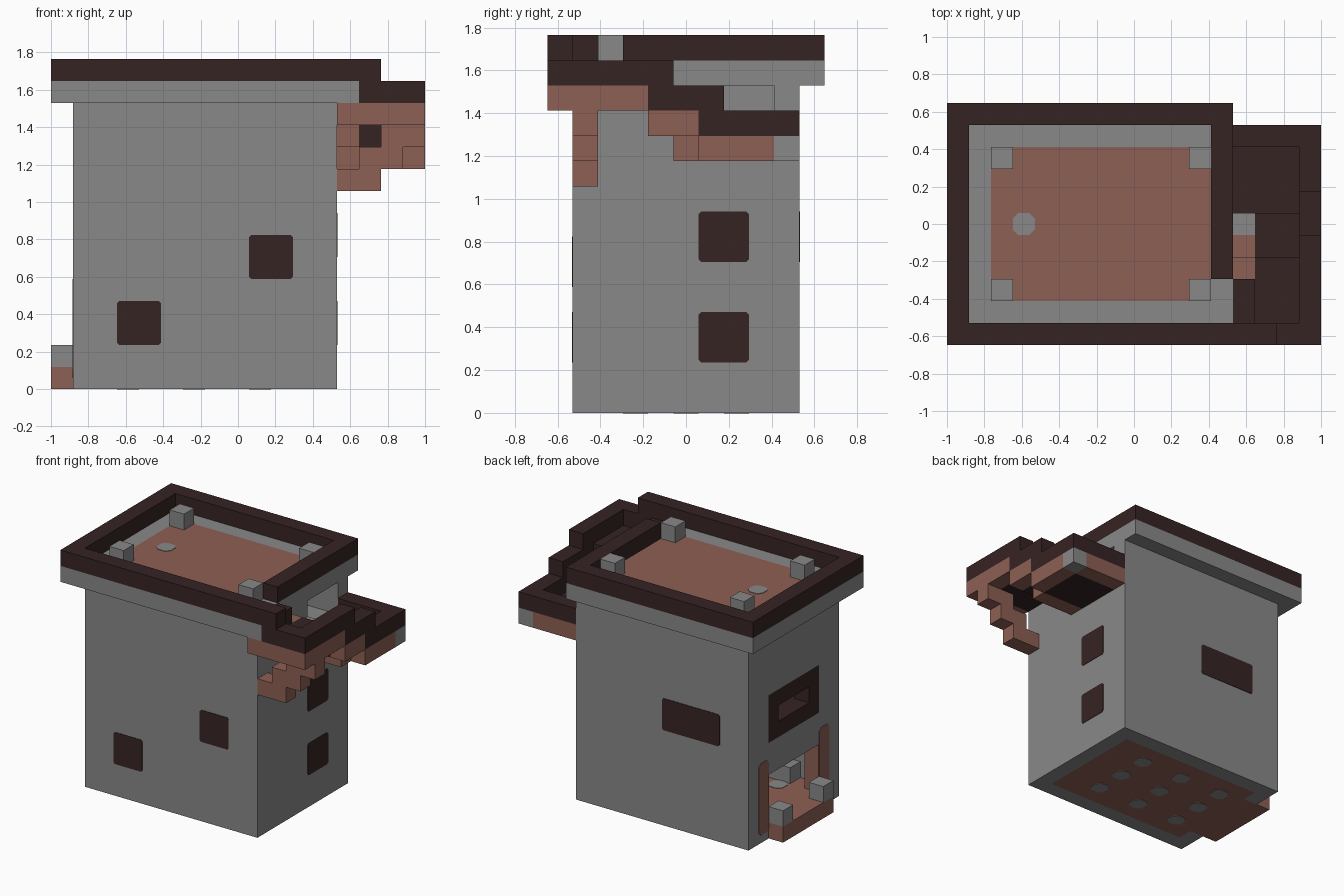
import bpy
import bmesh
from mathutils import Vector

cube = bpy.data.objects.get("Cube")
if cube:
    bpy.data.objects.remove(cube, do_unlink=True)

U = 2 / 17                              # block size
ORIGIN = Vector((-1, -5.5 * U, 0))


def material(name, rgb):
    m = bpy.data.materials.new(name)
    m.use_nodes = True
    m.diffuse_color = (*rgb, 1)
    m.node_tree.nodes["Principled BSDF"].inputs["Base Color"].default_value = (*rgb, 1)
    return m


GREY = material("stone grey", (0.25, 0.25, 0.25))
BROWN = material("brick brown", (0.27, 0.115, 0.088))
DARK = material("dark timber", (0.037, 0.017, 0.017))


def box(name, x, y, z, mat):
    """Box spanning block ranges (start, end) on each axis."""
    bm = bmesh.new()
    bmesh.ops.create_cube(bm, size=1)
    for v in bm.verts:
        v.co = ORIGIN + U * Vector([r[0] + (r[1] - r[0]) * (c + 0.5)
                                    for r, c in zip((x, y, z), v.co)])
    me = bpy.data.meshes.new(name)
    bm.to_mesh(me)
    bm.free()
    me.materials.append(mat)
    ob = bpy.data.objects.new(name, me)
    bpy.context.collection.objects.link(ob)
    return ob


def cut(ob, *ranges):
    """Cut box-shaped holes out of an object."""
    for x, y, z in ranges:
        cutter = box("cutter", x, y, z, ob.data.materials[0])
        cutter.hide_render = True
        mod = ob.modifiers.new("hole", 'BOOLEAN')
        mod.operation, mod.solver, mod.object = 'DIFFERENCE', 'EXACT', cutter
        bpy.context.view_layer.update()
        graph = bpy.context.evaluated_depsgraph_get()
        me = bpy.data.meshes.new_from_object(ob.evaluated_get(graph))
        ob.modifiers.clear()
        ob.data = me
        bpy.data.objects.remove(cutter, do_unlink=True)
    return ob


def plate(name, axis, at, a, b, mat, corner=0.1):
    """Thin plate with clipped corners; a and b span the other two axes."""
    c = corner
    outline = [(a[0] + c, b[0]), (a[1] - c, b[0]), (a[1], b[0] + c), (a[1], b[1] - c),
               (a[1] - c, b[1]), (a[0] + c, b[1]), (a[0], b[1] - c), (a[0], b[0] + c)]
    bm = bmesh.new()
    verts = []
    for p, q in outline:
        co = [p, q]
        co.insert(axis, at - 0.03)
        verts.append(bm.verts.new(ORIGIN + U * Vector(co)))
    face = bm.faces.new(verts)
    top = bmesh.ops.extrude_face_region(bm, geom=[face])["geom"]
    for v in top:
        if isinstance(v, bmesh.types.BMVert):
            v.co[axis] += 0.06 * U
    bmesh.ops.recalc_face_normals(bm, faces=bm.faces)
    me = bpy.data.meshes.new(name)
    bm.to_mesh(me)
    bm.free()
    me.materials.append(mat)
    bpy.context.collection.objects.link(bpy.data.objects.new(name, me))


# Hollow tower with entrance, left window and upper doorway
tower = box("tower_walls", (1, 13), (1, 10), (0, 13), GREY)
cut(tower, ((2, 12), (2, 9), (-1, 14)),
    ((0, 2.5), (3, 8), (-1, 4)),
    ((0, 2.5), (3, 8), (6, 9)),
    ((11.5, 14), (6, 9), (11, 13)))

# Floors and inner stair
box("ground_floor", (2, 12), (2, 9), (0, 1), BROWN)
box("middle_floor", (2, 12), (2, 9), (6, 7), DARK)
box("upper_floor", (2, 12), (2, 9), (10, 11), GREY)
box("roof_floor", (2, 12), (2, 9), (13, 14), BROWN)
for s in range(5):
    box("inner_step", (3 + s, 4 + s), (2, 3), (1, 2 + s), GREY)
for i in (3, 6, 9):
    for j in (3, 5, 7):
        for level in (0, 1):
            plate("floor_stone", 2, level, (i, i + 1), (j, j + 1), GREY, 0.25)
plate("roof_stone", 2, 14, (3, 4), (5, 6), GREY, 0.25)

# Entrance porch
box("porch_slab", (0, 2), (3, 8), (0, 1), BROWN)
for j in (3, 7):
    box("porch_post", (0, 1), (j, j + 1), (1, 2), GREY)
for j in (2, 8):
    plate("door_jamb", 0, 1, (j, j + 1), (0.5, 5), BROWN, 0.2)
for j in (2.97, 7.97):
    box("door_reveal", (1, 2), (j, j + 0.06), (1, 4), BROWN)

# Windows
window = box("left_window_frame", (1, 2), (3, 8), (6, 9), DARK)
cut(window, ((0, 3), (4, 7), (7, 8)))
for i, k in ((3, 2), (9, 5)):
    plate("front_window", 1, 1, (i, i + 2), (k, k + 2), DARK)
for k in (2, 6):
    plate("right_window", 0, 13, (6, 8), (k, k + 2), DARK)
plate("back_window", 1, 10, (3, 7), (6, 8), DARK)

# Overhanging rim, dark parapet and corner posts
rim = box("rim", (0, 13), (0, 11), (13, 14), GREY)
cut(rim, ((2, 12), (2, 9), (12, 15)))
box("rim_end", (13, 14), (0, 1), (13, 14), GREY)
parapet = box("roof_parapet", (0, 13), (0, 11), (14, 15), DARK)
cut(parapet, ((1, 12), (1, 10), (13, 16)), ((11, 14), (1, 3), (13, 16)))
box("parapet_end", (13, 15), (0, 1), (14, 15), DARK)
for i in (2, 11):
    for j in (2, 8):
        box("corner_post", (i, i + 1), (j, j + 1), (14, 15), GREY)

# Outer stair: treads going down towards the back
box("top_step", (13, 14), (1, 3), (12, 14), DARK)
box("upper_tread", (14, 16), (1, 4), (12, 13), DARK)
box("middle_tread", (14, 16), (4, 6), (11, 12), DARK)
box("lower_tread", (13, 16), (6, 9), (10, 11), DARK)
box("upper_tread_brick", (13, 14), (3, 4), (12, 13), BROWN)
box("middle_tread_brick", (13, 14), (4, 5), (11, 12), BROWN)
box("middle_tread_stone", (13, 14), (5, 6), (11, 12), GREY)
box("tread_support", (13, 16), (5, 6), (10, 11), BROWN)

# Outer stair: dark guard wall over a brick edge
box("front_guard", (14, 17), (0, 1), (13, 14), DARK)
for y, k in (((1, 5), 13), ((4, 7), 12), ((6, 10), 11)):
    box("side_guard", (16, 17), y, (k, k + 1), DARK)
box("back_guard", (13, 16), (9, 10), (11, 12), DARK)
box("front_edge", (13, 17), (0, 1), (12, 13), BROWN)
for y, k in (((1, 4), 12), ((4, 6), 11), ((6, 9), 10)):
    box("side_edge", (16, 17), y, (k, k + 1), BROWN)
box("back_edge", (13, 16), (9, 10), (10, 11), BROWN)
box("back_corner_stone", (16, 17), (9, 10), (10, 11), GREY)

# Stepped bracket under the landing
for s in range(3):
    box("bracket", (13 + s, 15 + s), (1, 2), (9 + s, 10 + s), BROWN)
